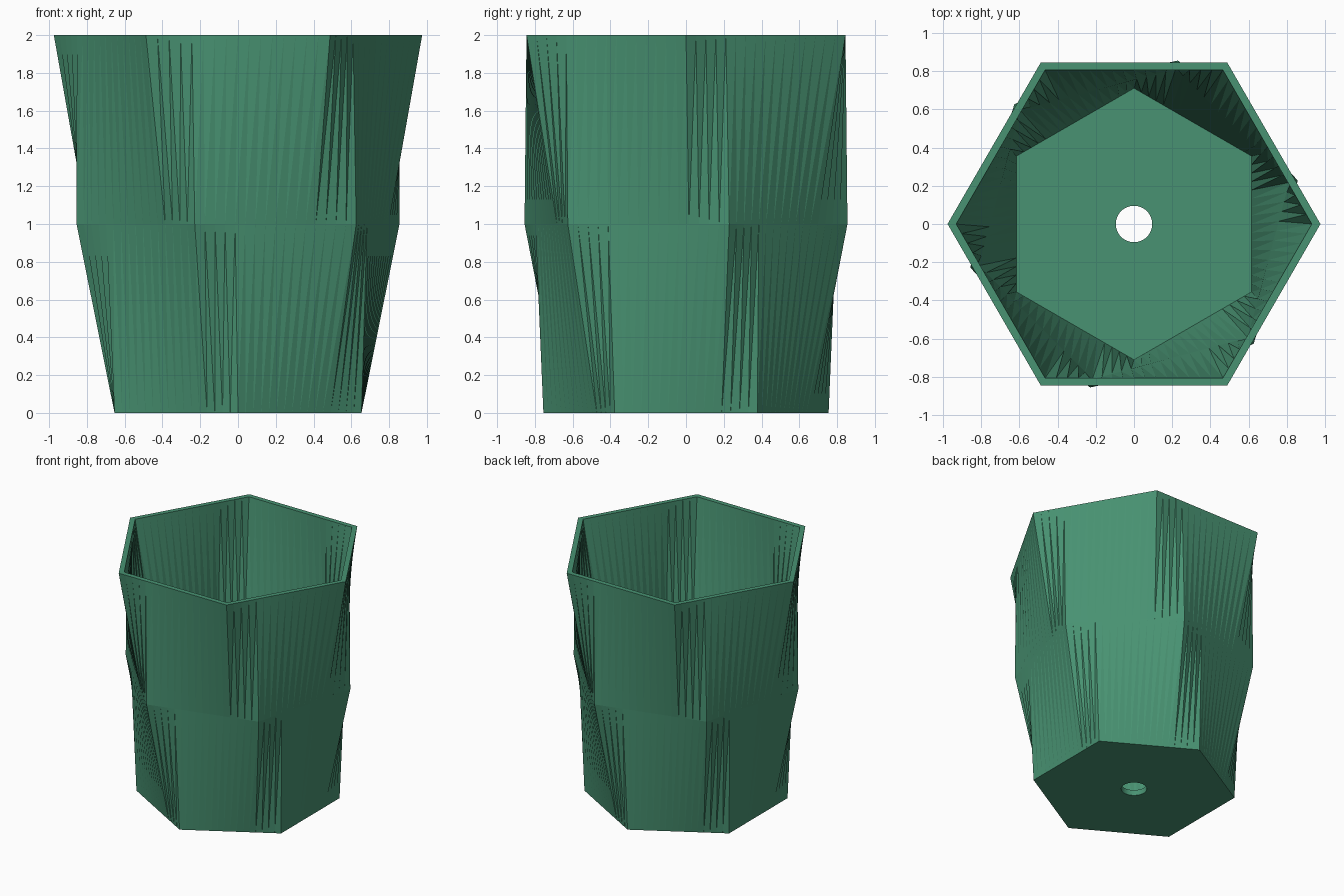
import bpy
import bmesh
from math import cos, sin, pi
from mathutils import Vector

cube = bpy.data.objects.get("Cube")
if cube:
    bpy.data.objects.remove(cube)

PER_SIDE = 16            # points along each side of a hexagon
COUNT = 6 * PER_SIDE     # points in each ring
WALL = 0.045

green = bpy.data.materials.new("planter_green")
green.use_nodes = True
colour = (0.065, 0.288, 0.168, 1)
green.diffuse_color = colour
green.node_tree.nodes["Principled BSDF"].inputs["Base Color"].default_value = colour

bm = bmesh.new()


def hex_ring(radius, shift, z):
    """Hexagon ring whose first corner sits 'shift' points round from +x."""
    turn = shift / COUNT * 2 * pi
    corners = [Vector((radius * cos(turn + k * pi / 3),
                       radius * sin(turn + k * pi / 3), z)) for k in range(7)]
    points = []
    for i in range(COUNT):
        side, step = divmod((i - shift) % COUNT, PER_SIDE)
        points.append(bm.verts.new(corners[side].lerp(corners[side + 1], step / PER_SIDE)))
    return points


def round_ring(radius, z):
    angles = [i / COUNT * 2 * pi for i in range(COUNT)]
    return [bm.verts.new((radius * cos(a), radius * sin(a), z)) for a in angles]


def bridge(upper, lower, split=False):
    """Join two rings, with split quads where the surface twists."""
    for i in range(COUNT):
        j = (i + 1) % COUNT
        if split:
            bm.faces.new((upper[i], lower[i], upper[j]))
            bm.faces.new((upper[j], lower[i], lower[j]))
        else:
            bm.faces.new((upper[i], lower[i], lower[j], upper[j]))


def shell(inset, base):
    """Three hexagons, each a quarter side further round going down."""
    top = hex_ring(0.975 - inset, 0, 2)
    middle = hex_ring(0.885 - inset, 4, 1)
    bottom = hex_ring(0.755 - inset, 8, base)
    bridge(top, middle, split=True)
    bridge(middle, bottom, split=True)
    return top, bottom


# Twisted outer and inner walls, then the rim between them
outer_top, outer_bottom = shell(0, 0)
inner_top, inner_bottom = shell(WALL, WALL)
bridge(outer_top, inner_top)

# Floor with a drain hole
hole_top = round_ring(0.095, WALL)
hole_bottom = round_ring(0.095, 0)
bridge(inner_bottom, hole_top)
bridge(hole_top, hole_bottom)
bridge(hole_bottom, outer_bottom)

bmesh.ops.recalc_face_normals(bm, faces=bm.faces)
mesh = bpy.data.meshes.new("planter_pot")
bm.to_mesh(mesh)
bm.free()
mesh.materials.append(green)
pot = bpy.data.objects.new("planter_pot", mesh)
bpy.context.collection.objects.link(pot)
